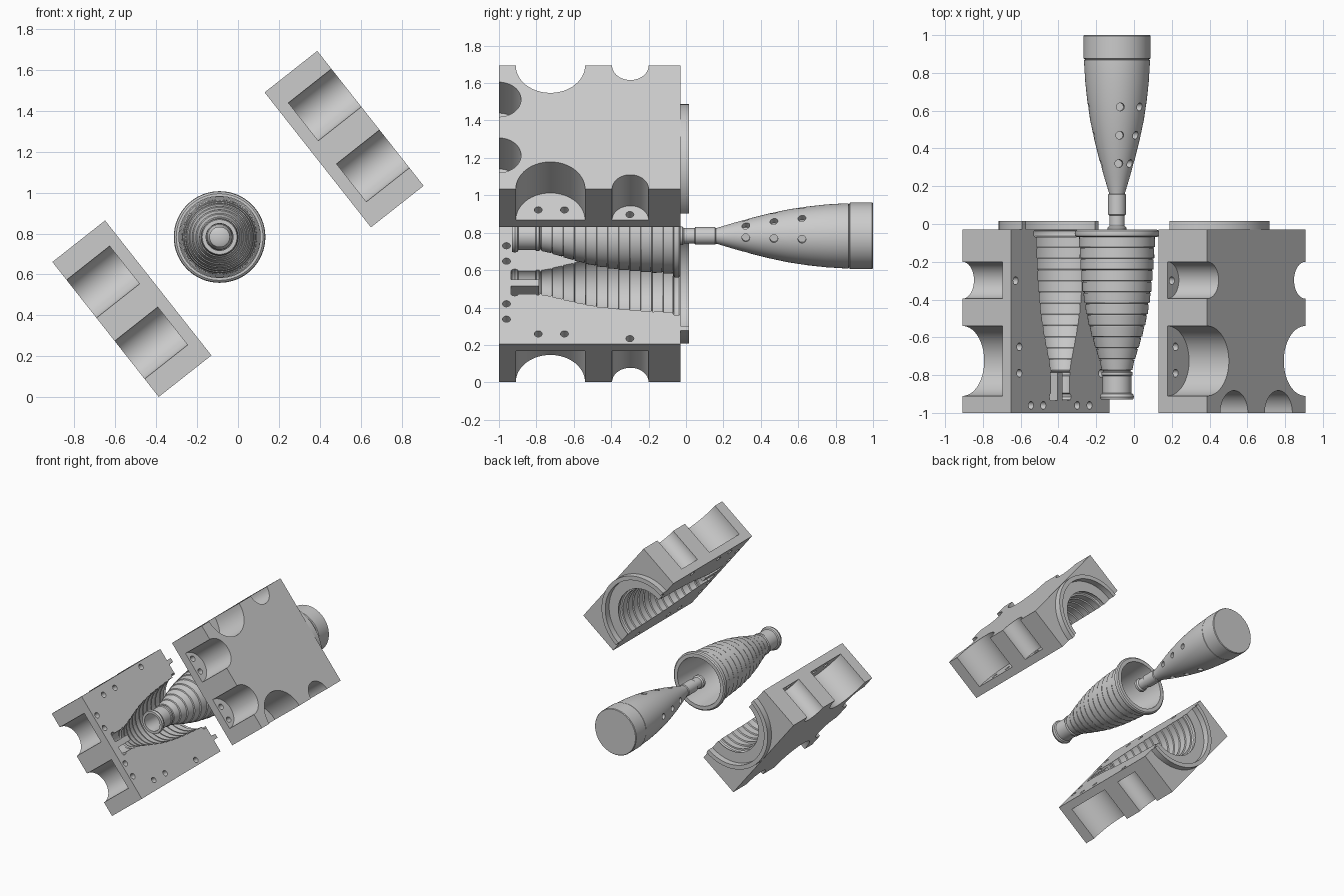
import bpy, bmesh, math
from mathutils import Matrix, Vector

old = bpy.data.objects.get("Cube")
if old:
    bpy.data.objects.remove(old, do_unlink=True)

metal = bpy.data.materials.new("light_grey")
metal.use_nodes = True
metal.diffuse_color = (0.6, 0.6, 0.6, 1)
metal.node_tree.nodes["Principled BSDF"].inputs["Base Color"].default_value = (0.6, 0.6, 0.6, 1)

TILT = math.radians(51.75)       # slope of the split plane about the y axis


def finish(name, bm):
    bmesh.ops.recalc_face_normals(bm, faces=bm.faces)
    me = bpy.data.meshes.new(name)
    bm.to_mesh(me)
    bm.free()
    me.materials.append(metal)
    ob = bpy.data.objects.new(name, me)
    bpy.context.scene.collection.objects.link(ob)
    return ob


def lathe(name, profile, closed=False, sides=64):
    """Revolve (y, radius) points about the y axis."""
    bm = bmesh.new()
    vs = [bm.verts.new((r, y, 0)) for y, r in profile]
    for a, b in zip(vs, vs[1:] + vs[:1] if closed else vs[1:]):
        bm.edges.new((a, b))
    bmesh.ops.spin(bm, geom=bm.verts[:] + bm.edges[:], cent=(0, 0, 0), axis=(0, 1, 0),
                   angle=math.tau, steps=sides, use_duplicate=False)
    bmesh.ops.remove_doubles(bm, verts=bm.verts, dist=1e-5)
    return finish(name, bm)


def box(name, lo, hi):
    lo, hi = Vector(lo), Vector(hi)
    bm = bmesh.new()
    bmesh.ops.create_cube(bm, size=1, matrix=Matrix.Translation((lo + hi) / 2)
                          @ Matrix.Diagonal((*(hi - lo), 1)))
    return finish(name, bm)


def rod(name, a, b, radius, sides=24):
    a, b = Vector(a), Vector(b)
    bm = bmesh.new()
    turn = (b - a).to_track_quat('Z', 'Y').to_matrix().to_4x4()
    bmesh.ops.create_cone(bm, cap_ends=True, segments=sides, radius1=radius, radius2=radius,
                          depth=(b - a).length, matrix=Matrix.Translation((a + b) / 2) @ turn)
    return finish(name, bm)


def combine(target, tools):
    """Apply a list of (operation, tool) booleans and drop the tools."""
    for op, tool in tools:
        mod = target.modifiers.new("cut", 'BOOLEAN')
        mod.operation, mod.object, mod.solver = op, tool, 'EXACT'
        tool.hide_render = True
    bpy.context.view_layer.update()
    me = bpy.data.meshes.new_from_object(
        target.evaluated_get(bpy.context.evaluated_depsgraph_get()))
    target.modifiers.clear()
    target.data = me
    for _, tool in tools:
        bpy.data.objects.remove(tool, do_unlink=True)


def smooth(ob):
    ob.data.shade_smooth()
    ob.data.set_sharp_from_angle(angle=math.radians(30))


# Ribbed outer profile shared by the cone and the mould cavity
KEYS = [(-0.07, 0.202), (-0.2, 0.194), (-0.35, 0.182), (-0.5, 0.158),
        (-0.62, 0.126), (-0.7, 0.1), (-0.78, 0.078)]


def radius_at(y, keys=KEYS):
    for (y0, r0), (y1, r1) in zip(keys, keys[1:]):
        if y >= y1:
            return r0 + (r1 - r0) * (y - y0) / (y1 - y0)
    return keys[-1][1]


def ribbed(grow=0.0):
    pts = [(-0.03, 0.212), (-0.037, 0.221), (-0.05, 0.224), (-0.063, 0.221), (-0.07, 0.212)]
    ribs = 12
    step = 0.71 / ribs
    for i in range(ribs):
        top = -0.07 - i * step
        r = radius_at(top - step)
        pts += [(top, radius_at(top) - 0.002), (top - step + 0.008, r + 0.003),
                (top - step + 0.005, r - 0.006), (top - step, r - 0.006)]
    pts += [(-0.785, 0.082), (-0.80, 0.082), (-0.805, 0.076), (-0.895, 0.076),
            (-0.9, 0.085), (-0.915, 0.09), (-0.93, 0.085)]
    return [(y, r + grow) for y, r in pts]


# Hollow ribbed cone
inner = [(-0.93, 0.066), (-0.78, 0.06), (-0.7, 0.08), (-0.62, 0.105), (-0.5, 0.137),
         (-0.35, 0.161), (-0.2, 0.173), (-0.03, 0.185)]
cone = lathe("ribbed_cone", ribbed() + inner, closed=True)

# Plunger with narrow neck, flared tip and capped handle
plunger = lathe("plunger", [
    (-0.05, 0), (-0.05, 0.03), (-0.04, 0.05), (-0.02, 0.05), (-0.01, 0.041), (0.045, 0.041),
    (0.05, 0.047), (0.155, 0.047), (0.16, 0.042), (0.17, 0.044), (0.25, 0.068),
    (0.35, 0.096), (0.45, 0.121), (0.55, 0.142), (0.65, 0.157), (0.75, 0.168), (0.85, 0.174),
    (0.868, 0.174), (0.872, 0.168), (0.876, 0.178), (0.995, 0.178), (1, 0.174), (1, 0)])
drills = []
for y, r in ((0.32, 0.088), (0.47, 0.125), (0.62, 0.152)):
    for k in (-1, 0, 1, 3, 4, 5):
        a = math.pi / 2 - TILT + k * math.pi / 4
        d = Vector((math.cos(a), 0, math.sin(a)))
        base = Vector((0, y, 0))
        drills.append(('DIFFERENCE', rod("drill", base + d * (r - 0.04), base + d * (r + 0.06), 0.021)))
combine(plunger, drills)

for ob in (cone, plunger):
    smooth(ob)
    ob.location = (-0.09, 0, 0.783)


# Mould half: split plane at local z = 0, body below it
def mould_half(name):
    body = box(name, (-0.42, -1, -0.328), (0.42, -0.03, 0.4))
    collar = lathe("collar", [(-0.06, 0.295), (0.017, 0.295), (0.017, 0.327), (-0.06, 0.327)], True)
    cavity = lathe("cavity", [(0.1, 0), (0.1, 0.214)] + ribbed(0.002) + [(-0.935, 0.08), (-0.935, 0)])
    tools = [('UNION', collar),
             ('DIFFERENCE', box("split", (-1, -2, 0), (1, 1, 1))),
             ('DIFFERENCE', cavity)]
    for s in (-1, 1):
        # Scooped bays on the ends and the front
        for x, y, r in ((0.42, -0.725, 0.185), (0.42, -0.2975, 0.0975), (0.19, -1, 0.118)):
            tools.append(('DIFFERENCE', rod("scoop", (s * x, y, -0.5), (s * x, y, -0.06), r, 64)))
        # Bolt holes through the thin flange
        for x, y in ((0.35, -0.79), (0.35, -0.65), (0.382, -0.3), (0.145, -0.96), (0.25, -0.96)):
            tools.append(('DIFFERENCE', rod("bolt", (s * x, y, -0.2), (s * x, y, 0.1), 0.021)))
    # Locating fin in the neck of the cavity
    tools.append(('UNION', box("fin", (-0.022, -0.95, -0.11), (0.022, -0.785, -0.002))))
    combine(body, tools)
    smooth(body)
    return body


lower = mould_half("lower_mould_half")
upper = lower.copy()
upper.data = lower.data.copy()
upper.name = "upper_mould_half"
bpy.context.scene.collection.objects.link(upper)
lower.location = (-0.39, 0, 0.534)
lower.rotation_euler = (0, TILT, 0)
upper.location = (0.39, 0, 1.16)
upper.rotation_euler = (0, TILT + math.pi, 0)
